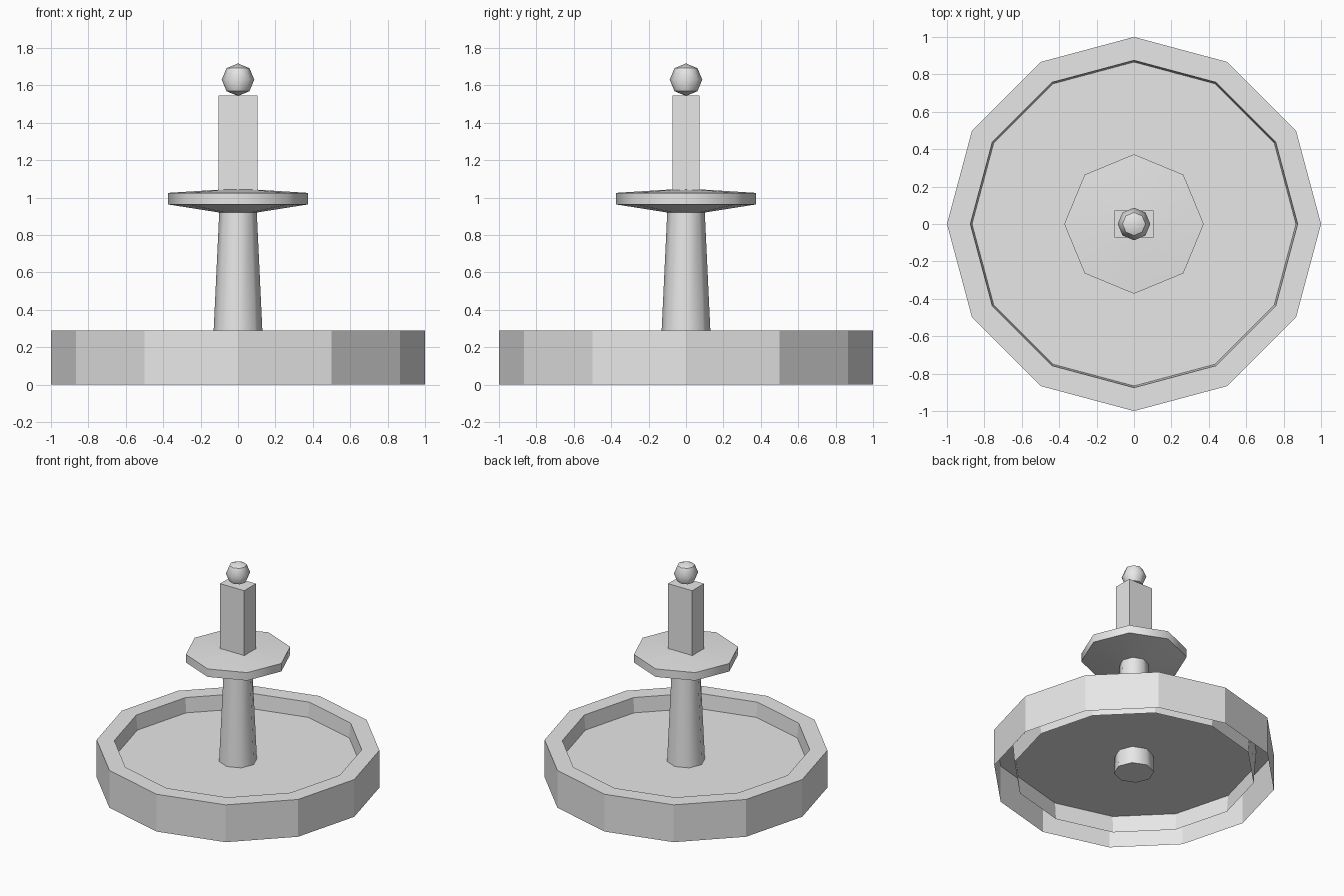
import bpy
import bmesh
from math import cos, sin, tau, radians

cube = bpy.data.objects.get("Cube")
if cube:
    bpy.data.objects.remove(cube, do_unlink=True)

stone = bpy.data.materials.new("pale_stone")
stone.use_nodes = True
stone.diffuse_color = (0.8, 0.8, 0.8, 1)
stone.node_tree.nodes["Principled BSDF"].inputs["Base Color"].default_value = (0.8, 0.8, 0.8, 1)


def finish(name, bm, smooth_angle=None):
    mesh = bpy.data.meshes.new(name)
    bm.to_mesh(mesh)
    bm.free()
    mesh.materials.append(stone)
    obj = bpy.data.objects.new(name, mesh)
    bpy.context.collection.objects.link(obj)
    if smooth_angle:
        bpy.ops.object.select_all(action='DESELECT')
        obj.select_set(True)
        bpy.context.view_layer.objects.active = obj
        bpy.ops.object.shade_smooth_by_angle(angle=radians(smooth_angle))
    return obj


def lathe(name, profile, sides, bottom=False, top=False, smooth_angle=None):
    """Turn (radius, height) points around z, with optional flat caps."""
    bm = bmesh.new()
    rings = [[bm.verts.new((r * cos(tau * i / sides), r * sin(tau * i / sides), z))
              for i in range(sides)] for r, z in profile]
    for low, high in zip(rings, rings[1:]):
        for i in range(sides):
            j = (i + 1) % sides
            bm.faces.new((low[i], low[j], high[j], high[i]))
    if bottom:
        bm.faces.new(rings[0][::-1])
    if top:
        bm.faces.new(rings[-1])
    return finish(name, bm, smooth_angle)


# Basin wall, open underneath, with a slightly tapered inner lining
lathe("basin_wall", [(1, 0), (1, 0.29), (0.875, 0.29), (0.855, 0.04)], 12)

# Water surface
lathe("water", [(0.866, 0.175)], 12, top=True)

# Tapered column running through the water
lathe("column", [(0.142, 0.04), (0.1, 0.93)], 8, bottom=True, top=True, smooth_angle=50)

# Upper dish
lathe("upper_dish", [(0.1, 0.92), (0.373, 0.963), (0.373, 1.025), (0.1, 1.042)], 8,
      bottom=True, top=True, smooth_angle=50)

# Rectangular pillar
bm = bmesh.new()
bmesh.ops.create_cube(bm, size=1)
bmesh.ops.scale(bm, vec=(0.208, 0.144, 0.505), verts=bm.verts)
bmesh.ops.translate(bm, vec=(0, 0, 1.293), verts=bm.verts)
finish("pillar", bm)

# Ball finial
bm = bmesh.new()
bmesh.ops.create_uvsphere(bm, u_segments=8, v_segments=4, radius=0.087)
bmesh.ops.translate(bm, vec=(0, 0, 1.63), verts=bm.verts)
finish("ball_finial", bm, 43.5)
